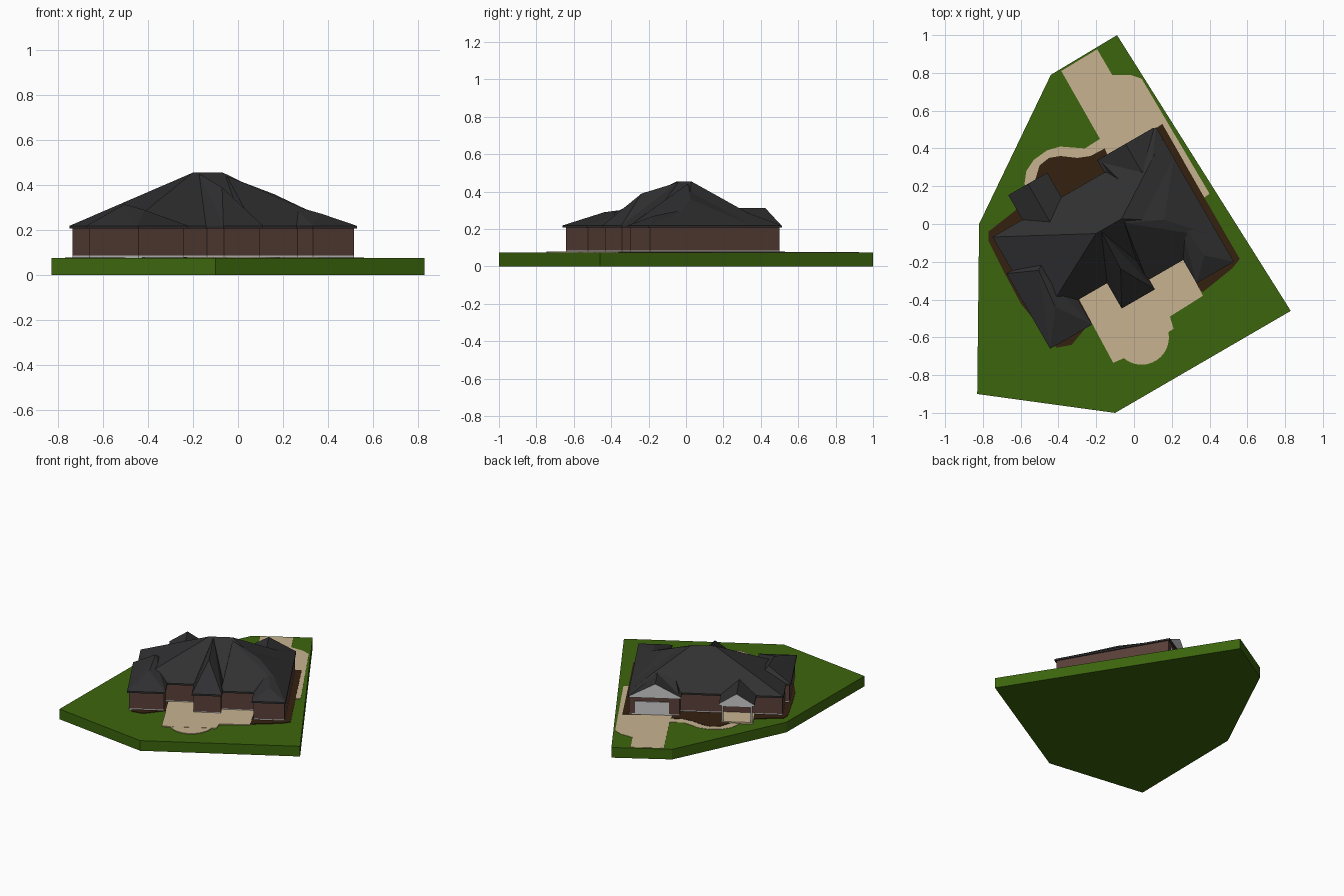
import bpy, bmesh, math

cube = bpy.data.objects.get("Cube")
if cube:
    bpy.data.objects.remove(cube, do_unlink=True)


def material(name, r, g, b):
    mat = bpy.data.materials.new(name)
    mat.use_nodes = True
    mat.diffuse_color = (r, g, b, 1)
    shader = mat.node_tree.nodes["Principled BSDF"]
    shader.inputs["Base Color"].default_value = (r, g, b, 1)
    shader.inputs["Roughness"].default_value = .9
    return mat


GRASS = material("grass green", .045, .13, .004)
SHINGLE = material("shingle charcoal", .03, .03, .032)
BRICK = material("brick brown", .1, .05, .038)
PAVING = material("paving beige", .58, .45, .28)
MULCH = material("mulch brown", .034, .015, .005)
TRIM = material("trim white", .6, .6, .6)

HOUSE_TURN = math.radians(30)   # the house stands turned on its plot
EAVE_LOW, EAVE_HIGH = .207, .219
GROUND = .075


def finish(name, bm, mats, turned):
    bmesh.ops.recalc_face_normals(bm, faces=bm.faces)
    mesh = bpy.data.meshes.new(name)
    bm.to_mesh(mesh)
    bm.free()
    for mat in mats:
        mesh.materials.append(mat)
    obj = bpy.data.objects.new(name, mesh)
    bpy.context.collection.objects.link(obj)
    if turned:
        obj.rotation_euler.z = HOUSE_TURN
    return obj


def slab(name, outline, bottom, top, mat, turned=False):
    """Extrude a flat outline between two heights."""
    bm = bmesh.new()
    face = bm.faces.new([bm.verts.new((x, y, bottom)) for x, y in outline])
    grown = bmesh.ops.extrude_face_region(bm, geom=[face], use_keep_orig=True)
    for item in grown["geom"]:
        if isinstance(item, bmesh.types.BMVert):
            item.co.z = top
    return finish(name, bm, [mat], turned)


def rectangle(left, right, front, back):
    return [(left, front), (right, front), (right, back), (left, back)]


def roof(name, left, right, front, back, ridge, gable=False):
    """Hull of a rectangular eave and its ridge; a gable end gets trim."""
    bm = bmesh.new()
    for z in (EAVE_LOW, EAVE_HIGH):
        for x, y in rectangle(left, right, front, back):
            bm.verts.new((x, y, z))
    for point in ridge:
        bm.verts.new(point)
    bmesh.ops.convex_hull(bm, input=bm.verts[:])
    loose = [v for v in bm.verts if not v.link_faces]
    bmesh.ops.delete(bm, geom=loose, context="VERTS")
    bmesh.ops.dissolve_limit(bm, angle_limit=.01, verts=bm.verts[:], edges=bm.edges[:])
    bmesh.ops.recalc_face_normals(bm, faces=bm.faces)
    for face in bm.faces:
        face.material_index = int(gable and face.normal.y > .95)
    return finish(name, bm, [SHINGLE, TRIM], True)


# Plot of land
slab("lawn", [(-.09, 1), (-.44, .79), (-.82, 0), (-.83, -.9), (-.1, -1), (.83, -.46)],
     0, GROUND, GRASS)

# Driveway with side path, and the curved walk to the porch
slab("driveway", [(-.385, .81), (-.195, .925), (-.116, .79), (-.02, .79), (.04, .77),
                  (.4, .16), (.335, .115), (.1, .4), (-.15, .3), (-.18, .45)],
     GROUND, GROUND + .002, PAVING)
slab("front_walk", [(-.15, .47), (-.26, .4), (-.39, .41), (-.46, .39), (-.53, .34),
                    (-.57, .28), (-.58, .21), (-.4, .1), (-.1, .3)],
     GROUND, GROUND + .002, PAVING)

# Planting bed around the house
slab("planting_bed", [(.15, .53), (.355, .17), (.56, -.185), (.52, -.235), (.365, -.36),
                      (.1, -.2), (-.24, -.53), (-.33, -.64), (-.41, -.655), (-.6, -.42),
                      (-.68, -.27), (-.77, -.09), (-.77, -.04), (-.63, .07), (-.53, .21),
                      (-.5, .31), (-.45, .35), (-.39, .36), (-.3, .35), (-.23, .36),
                      (-.155, .4), (-.13, .34)],
     GROUND, GROUND + .004, MULCH)

# Back patio with a round end
slab("patio", [(-.29, -.4), (-.11, -.735), (-.03, -.7), (.21, -.555), (.19, -.49),
               (.365, -.38), (.25, -.16), (-.15, -.15)],
     GROUND, GROUND + .006, PAVING)
steps = 32
slab("patio_circle", [(.04 + .145 * math.cos(math.tau * i / steps),
                       -.6 + .145 * math.sin(math.tau * i / steps)) for i in range(steps)],
     GROUND, GROUND + .005, PAVING)

# Brick walls on a pale footing
plan = [(.35, .375), (.01, .375), (.01, .305), (-.675, .305), (-.675, .1), (-.705, .1),
        (-.705, -.335), (-.47, -.335), (-.47, -.19), (-.27, -.19), (-.27, -.345),
        (-.085, -.345), (-.085, -.285), (.14, -.285), (.14, -.425), (.35, -.425)]
slab("footing", plan, GROUND, .086, TRIM, True)
slab("brick_walls", plan, .086, .212, BRICK, True)

# Roofs: main hip, then the wings that meet it in valleys
roof("main_roof", -.683, .358, -.2, .315,
     [(-.2, .057, .455), (-.043, .057, .455)])
roof("left_back_roof", -.09, .358, -.295, .2,
     [(-.04, .03, .44), (.02, .02, .4), (.15, -.06, .36)])
roof("left_wing_roof", .13, .358, -.437, .1,
     [(.24, -.33, .272), (.22, -.1, .31)])
roof("middle_wing_roof", -.28, -.077, -.355, .05,
     [(-.18, -.17, .39), (-.17, .05, .45)])
roof("right_wing_roof", -.715, -.458, -.35, .11,
     [(-.58, -.17, .29), (-.56, .04, .315)])
roof("garage_hip_roof", .01, .358, -.1, .385,
     [(.17, .22, .31), (.1, .05, .37)])
roof("garage_gable_roof", 0, .345, .1, .39,
     [(.173, .39, .312), (.173, .1, .312)], True)
roof("porch_roof", -.5, -.262, .25, .465,
     [(-.38, .465, .295), (-.38, .2, .295)], True)

# Garage door
slab("garage_door", rectangle(.08, .31, .374, .382), .086, .175, TRIM, True)

# Entrance porch: floor, posts and beam
slab("porch_floor", rectangle(-.49, -.275, .3, .46), GROUND, .087, PAVING, True)
slab("porch_beam", rectangle(-.485, -.28, .445, .457), .195, .21, TRIM, True)
for side, x in (("right", -.48), ("left", -.285)):
    slab(side + "_porch_post", rectangle(x - .005, x + .005, .446, .456),
         .08, .207, TRIM, True)
